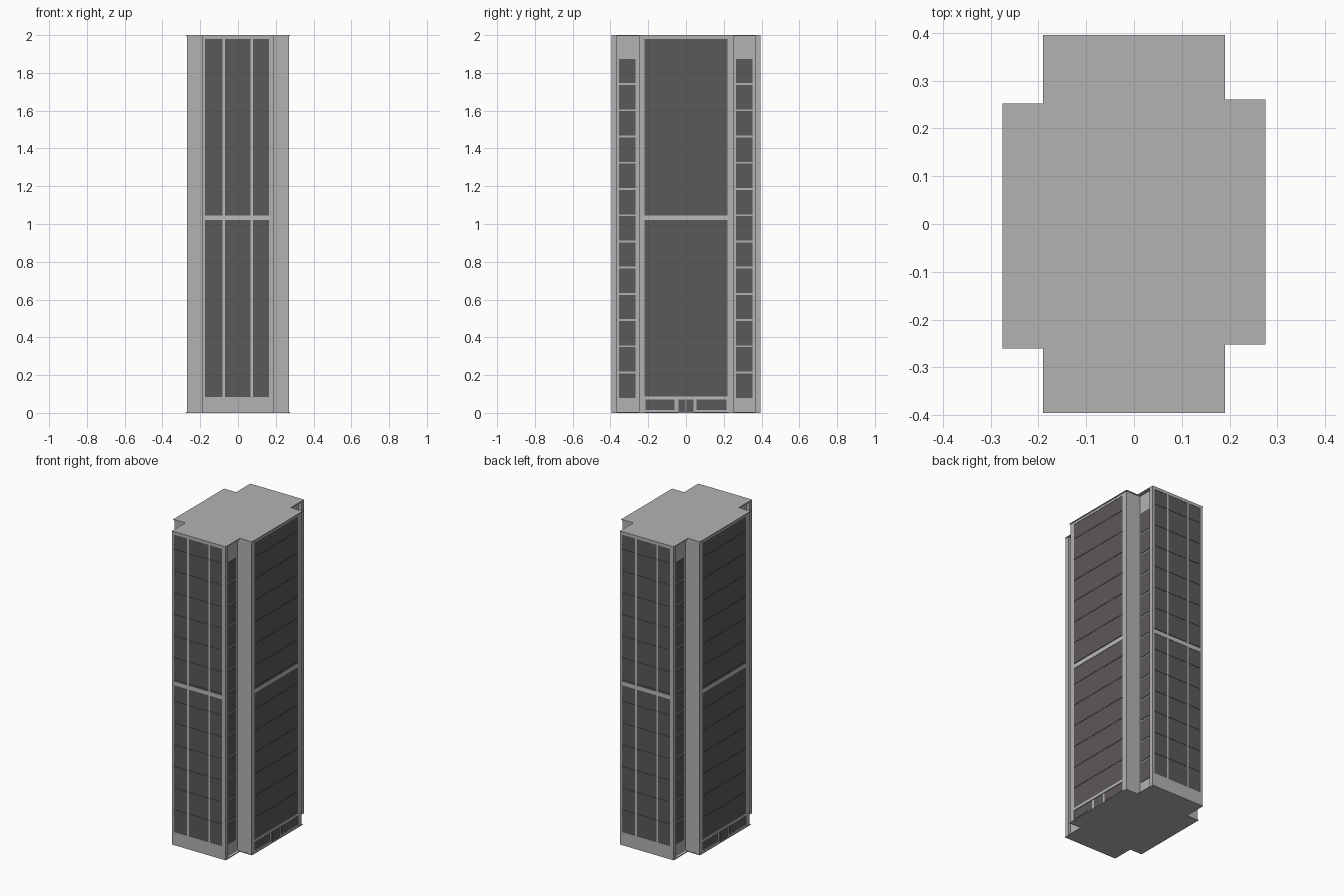
import bpy, bmesh
from mathutils import Matrix

if "Cube" in bpy.data.objects:
    bpy.data.objects.remove(bpy.data.objects["Cube"])


def material(name, rgb):
    m = bpy.data.materials.new(name)
    m.diffuse_color = (*rgb, 1)
    m.use_nodes = True
    m.node_tree.nodes["Principled BSDF"].inputs["Base Color"].default_value = m.diffuse_color
    return m


CONCRETE = material("concrete grey", (0.45, 0.45, 0.45))
FRAME = material("light frame grey", (0.50, 0.49, 0.49))
GLASS = material("dark glass", (0.108, 0.098, 0.103))


def add_box(bm, x0, x1, y0, y1, z0, z1):
    mat = (Matrix.Translation(((x0 + x1) / 2, (y0 + y1) / 2, (z0 + z1) / 2))
           @ Matrix.Diagonal((x1 - x0, y1 - y0, z1 - z0, 1)))
    bmesh.ops.create_cube(bm, size=1, matrix=mat)


def finish(name, bm, mat):
    me = bpy.data.meshes.new(name)
    bm.to_mesh(me)
    bm.free()
    me.materials.append(mat)
    ob = bpy.data.objects.new(name, me)
    bpy.context.collection.objects.link(ob)
    return ob


def boxes(name, mat, items, turn=True):
    """Join boxes into one part; turn adds the copy on the opposite side."""
    bm = bmesh.new()
    for b in items:
        add_box(bm, *b)
        if turn:
            x0, x1, y0, y1, z0, z1 = b
            add_box(bm, -x1, -x0, -y1, -y0, z0, z1)
    return finish(name, bm, mat)


def cross_plate(name, z0, z1):
    """Cross-shaped slab matching the whole footprint."""
    half = [(0.19, -0.395), (0.19, -0.252), (0.275, -0.252),
            (0.275, 0.26), (0.19, 0.26), (0.19, 0.395)]
    pts = half + [(-x, -y) for x, y in half]
    bm = bmesh.new()
    face = bm.faces.new([bm.verts.new((x, y, z0)) for x, y in pts])
    out = bmesh.ops.extrude_face_region(bm, geom=[face])
    top = [v for v in out["geom"] if isinstance(v, bmesh.types.BMVert)]
    bmesh.ops.translate(bm, verts=top, vec=(0, 0, z1 - z0))
    bmesh.ops.recalc_face_normals(bm, faces=bm.faces)
    finish(name, bm, CONCRETE)


TOP = 1.995
STOREYS = [(0.085, 1.02), (1.045, 1.98)]

# main masses and thin slabs
cross_plate("roof_slab", TOP, 2.0)
cross_plate("floor_slab", 0, 0.005)
boxes("core", CONCRETE, [(-0.17, 0.17, -0.37, 0.37, 0.005, TOP)], False)
boxes("end_walls", CONCRETE, [(-0.19, 0.187, -0.391, -0.368, 0.005, TOP)])
boxes("side_wings", CONCRETE, [(0.16, 0.266, -0.25, 0.255, 0.005, TOP)])

# end curtain walls: glass, edge strips, base, mullions and middle band
boxes("end_glass", GLASS,
      [(-0.175, 0.165, -0.393, -0.39, a, b) for a, b in STOREYS])
strips = [(-0.19, -0.175, 0.005, TOP), (0.165, 0.187, 0.005, TOP),
          (-0.175, 0.165, 0.005, 0.085), (-0.175, 0.165, 1.98, TOP)]
boxes("end_borders", CONCRETE,
      [(x0, x1, -0.395, -0.39, a, b) for x0, x1, a, b in strips])
bars = [(-0.082, -0.07, 0.085, 1.98), (0.067, 0.079, 0.085, 1.98),
        (-0.175, 0.165, 1.02, 1.045)]
boxes("end_mullions", FRAME,
      [(x0, x1, -0.395, -0.39, a, b) for x0, x1, a, b in bars])

# wing curtain walls
boxes("wing_glass", GLASS,
      [(0.265, 0.268, -0.22, 0.22, a, b) for a, b in STOREYS])
bands = [(-0.25, -0.22, 0.005, TOP), (0.22, 0.255, 0.005, TOP),
         (-0.22, 0.22, 1.98, TOP)]
boxes("wing_borders", CONCRETE,
      [(0.265, 0.27, y0, y1, a, b) for y0, y1, a, b in bands])
boxes("wing_bands", FRAME,
      [(0.265, 0.27, -0.22, 0.22, 1.02, 1.045),
       (0.265, 0.27, -0.22, 0.22, 0.072, 0.088)])

# entrance doors and shop windows at the foot of each wing
boxes("entrance_glass", GLASS,
      [(0.265, 0.268, -0.215, -0.06, 0.015, 0.07),
       (0.265, 0.268, -0.04, -0.002, 0.005, 0.07),
       (0.265, 0.268, 0.002, 0.04, 0.005, 0.07),
       (0.265, 0.268, 0.055, 0.215, 0.015, 0.07)])

# thin floor lines across all glass
floors = [0.085 + 0.1385 * k for k in range(1, 14)]
floors = [z for z in floors if not 1.01 < z < 1.05]
boxes("floor_lines", GLASS,
      [(-0.175, 0.165, -0.395, -0.392, z - 0.002, z + 0.002) for z in floors]
      + [(0.267, 0.27, -0.22, 0.22, z - 0.002, z + 0.002) for z in floors])

# window stacks in the four recessed corners
panes = []
for k in range(13):
    z = 0.08 + 0.1388 * k
    for y0, y1 in ((-0.355, -0.268), (0.265, 0.352)):
        panes.append((0.169, 0.174, y0, y1, z, z + 0.129))
boxes("corner_windows", GLASS, panes)
